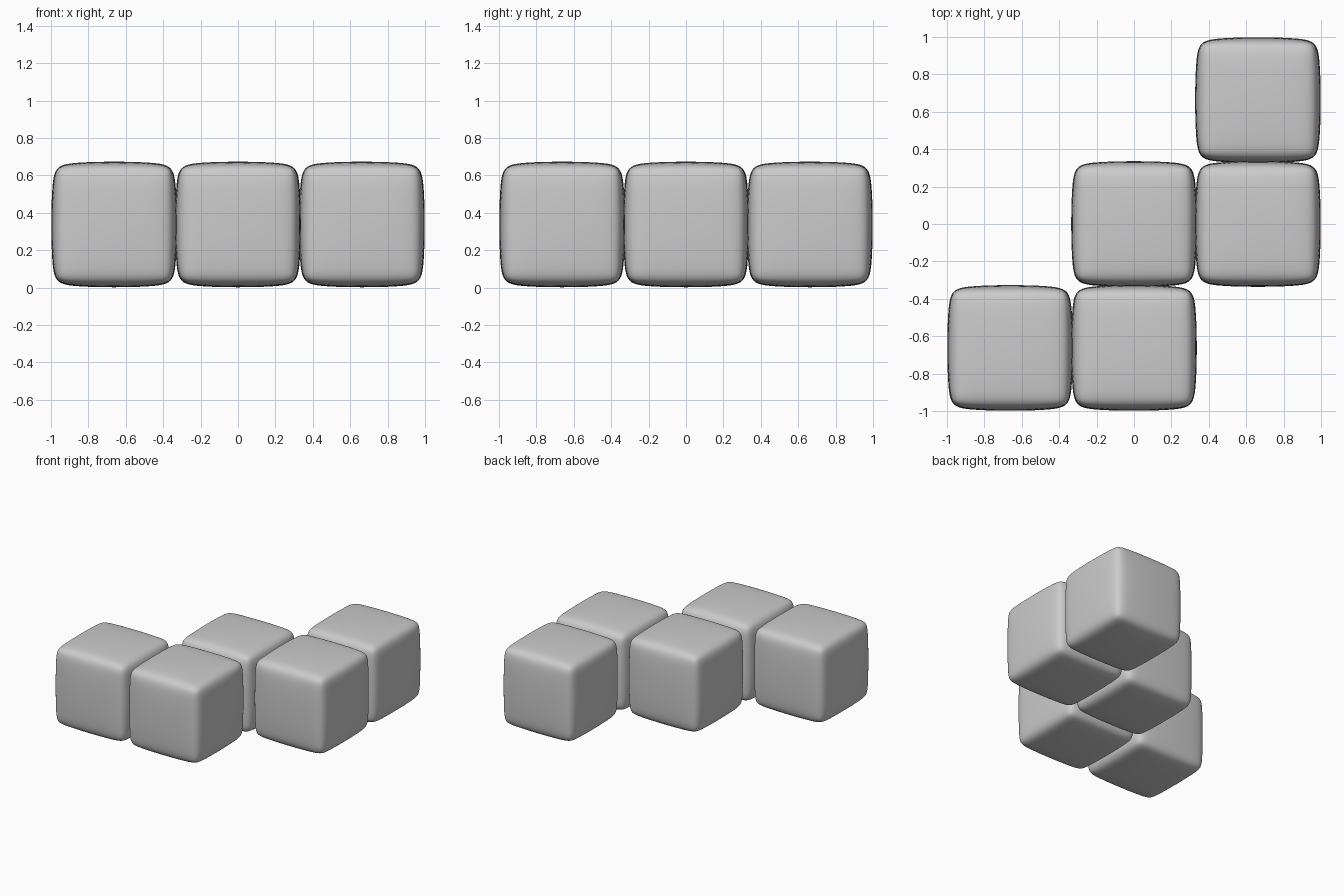
import bpy, bmesh

if "Cube" in bpy.data.objects:
    bpy.data.objects.remove(bpy.data.objects["Cube"])

SIZE = 0.675       # finished width of one block
PITCH = 0.6625     # spacing between block centres
CAGE = 0.34        # half-size of the control cage
BEVEL = 0.053      # chamfer on the cage; subdivision turns it into soft edges


def pillow_mesh():
    # Chamfered cube used as the control cage of every block
    bm = bmesh.new()
    bmesh.ops.create_cube(bm, size=2 * CAGE)
    bmesh.ops.bevel(bm, geom=bm.edges[:], offset=BEVEL, offset_type='OFFSET',
                    segments=1, profile=0.5, affect='EDGES')
    bm.normal_update()
    for f in bm.faces:
        f.smooth = True
    mesh = bpy.data.meshes.new("block")
    bm.to_mesh(mesh)
    bm.free()
    return mesh


# Five blocks in a staircase layout (grid column, grid row)
mesh = pillow_mesh()
for i, (col, row) in enumerate([(-1, -1), (0, -1), (0, 0), (1, 0), (1, 1)]):
    block = bpy.data.objects.new(f"block_{i + 1}", mesh)
    block.location = (col * PITCH, row * PITCH, SIZE / 2)
    bpy.context.collection.objects.link(block)
    sub = block.modifiers.new("soften", 'SUBSURF')
    sub.levels = sub.render_levels = 4
